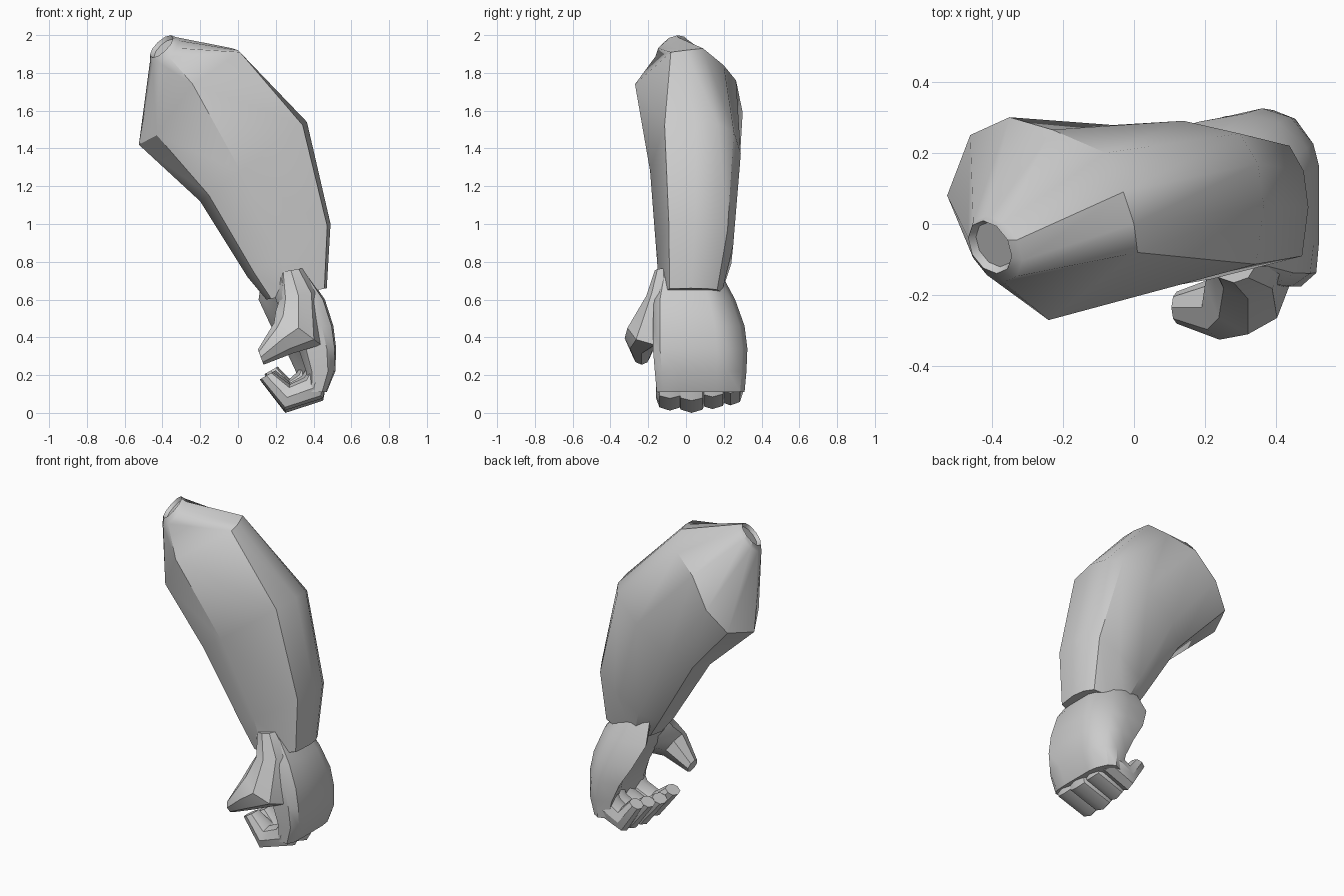
import bpy
import bmesh
import math
from mathutils import Vector

cube = bpy.data.objects.get("Cube")
if cube:
    bpy.data.objects.remove(cube, do_unlink=True)

grey = bpy.data.materials.new("plain_grey")
grey.use_nodes = True
grey.diffuse_color = (0.6, 0.6, 0.6, 1)
grey.node_tree.nodes["Principled BSDF"].inputs["Base Color"].default_value = (0.6, 0.6, 0.6, 1)


def loft(name, rings, angle=35):
    """Skin a closed body through rings with equal point counts."""
    bm = bmesh.new()
    loops = [[bm.verts.new(p) for p in ring] for ring in rings]
    n = len(loops[0])
    for a, b in zip(loops, loops[1:]):
        for i in range(n):
            j = (i + 1) % n
            bm.faces.new((a[i], a[j], b[j], b[i]))
    bm.faces.new(loops[0])
    bm.faces.new(loops[-1])
    bmesh.ops.recalc_face_normals(bm, faces=bm.faces)
    mesh = bpy.data.meshes.new(name)
    bm.to_mesh(mesh)
    bm.free()
    mesh.materials.append(grey)
    obj = bpy.data.objects.new(name, mesh)
    bpy.context.collection.objects.link(obj)
    bpy.ops.object.select_all(action="DESELECT")
    obj.select_set(True)
    bpy.context.view_layer.objects.active = obj
    bpy.ops.object.shade_smooth_by_angle(angle=math.radians(angle))


def oval(center, u, v, n=10, boxy=1.0):
    """Oval ring; boxy below 1 squares off the corners."""
    def power(t):
        return math.copysign(abs(t) ** boxy, t)
    c, u, v = Vector(center), Vector(u), Vector(v)
    angles = [math.tau * i / n for i in range(n)]
    return [c + u * power(math.cos(a)) + v * power(math.sin(a)) for a in angles]


def section_ring(section, inner, outer, front, back):
    """Place a (inner to outer, front to back) cross-section between two x-z points."""
    a, b = Vector(inner), Vector(outer)
    mid, half = (front + back) / 2, (back - front) / 2
    ring = []
    for u, v in section:
        p = a + (b - a) * u
        ring.append(Vector((p.x, mid + half * v, p.y)))
    return ring


sleeve = [(1, 0), (.96, -.68), (.38, -1), (.08, -.7), (0, 0),
          (.05, .55), (.25, .95), (.6, 1), (.88, .85), (.97, .5)]
shoulder = [(0, 0, 1.92), (.01, -.08, 1.91), (-.24, -.27, 1.74), (-.43, -.1, 1.47),
            (-.525, .08, 1.42), (-.46, .25, 1.46), (-.35, .3, 1.59),
            (-.23, .265, 1.76), (-.08, .2, 1.84), (-.03, .09, 1.93)]

# Small round opening at the top of the shoulder, with a slight collar
normal = Vector((-.6, -.35, .62)).normalized()
across = (Vector((1, 0, 0)) - normal * normal.x).normalized() * .08
along = across.cross(normal)
opening = Vector((-.405, -.065, 1.94))
loft("sleeve", [
    section_ring(sleeve, (.15, .6), (.47, .66), -.14, .19),
    section_ring(sleeve, (.05, .72), (.49, 1.0), -.155, .25),
    section_ring(sleeve, (-.2, 1.12), (.365, 1.54), -.19, .29),
    shoulder,
    oval((-.39, -.07, 1.915), across * 1.25, along * 1.25),
    oval(opening, across, along),
    oval(opening - normal * .02, across * .85, along * .85),
])

# Palm and back of the hand, wrapping round towards the little finger
hand = [(1, -.5), (1, .35), (.92, .6), (.6, .9), (.2, 1), (-.35, .9),
        (-.25, .65), (0, .2), (0, -.7), (.2, -1), (.75, -1), (.96, -.85)]
# Height, inner x, outer x, front y, back y
palm = [(.73, .19, .37, -.14, .19), (.6, .2, .46, -.17, .26),
        (.46, .26, .505, -.175, .31), (.34, .32, .52, -.175, .325),
        (.22, .36, .515, -.165, .32), (.11, .37, .47, -.155, .31)]
loft("palm", [section_ring(hand, (a, z), (b, z), f, k) for z, a, b, f, k in palm])

# Four curled fingers pressed together: (y, half width, drop, reach, inset)
fingers = [(-.085, .075, .012, 1, 0), (.03, .078, 0, .97, 0),
           (.14, .075, .02, .9, .015), (.235, .068, .04, .75, .045)]
# Path of one finger: (x, z, thickness direction x and z)
curl = [(.43, .22, .05, 0), (.4, .12, .05, -.055),
        (.26, .07, -.015, -.07), (.15, .185, -.035, -.02)]
for number, (y, width, drop, reach, inset) in enumerate(fingers, 1):
    rings = []
    for step, (x, z, dx, dz) in enumerate(curl):
        w = width * (.65 if step == 3 else 1)
        rings.append(oval((.43 - inset - (.43 - x) * reach, y, z + drop),
                          (dx, 0, dz), (0, w, 0), 8, .85))
    loft(f"finger_{number}", rings)

# Thumb with its broad base running up over the cuff
thumb = [((.28, -.12, .755), (.06, 0, .01), .045),
         ((.32, -.12, .62), (.1, 0, .02), .09),
         ((.32, -.165, .45), (.12, 0, -.09), .145),
         ((.24, -.235, .395), (.05, 0, -.08), .09),
         ((.12, -.235, .295), (.015, 0, -.04), .045)]
loft("thumb", [oval(c, u, (0, v, 0), 8, 1.1) for c, u, v in thumb])
